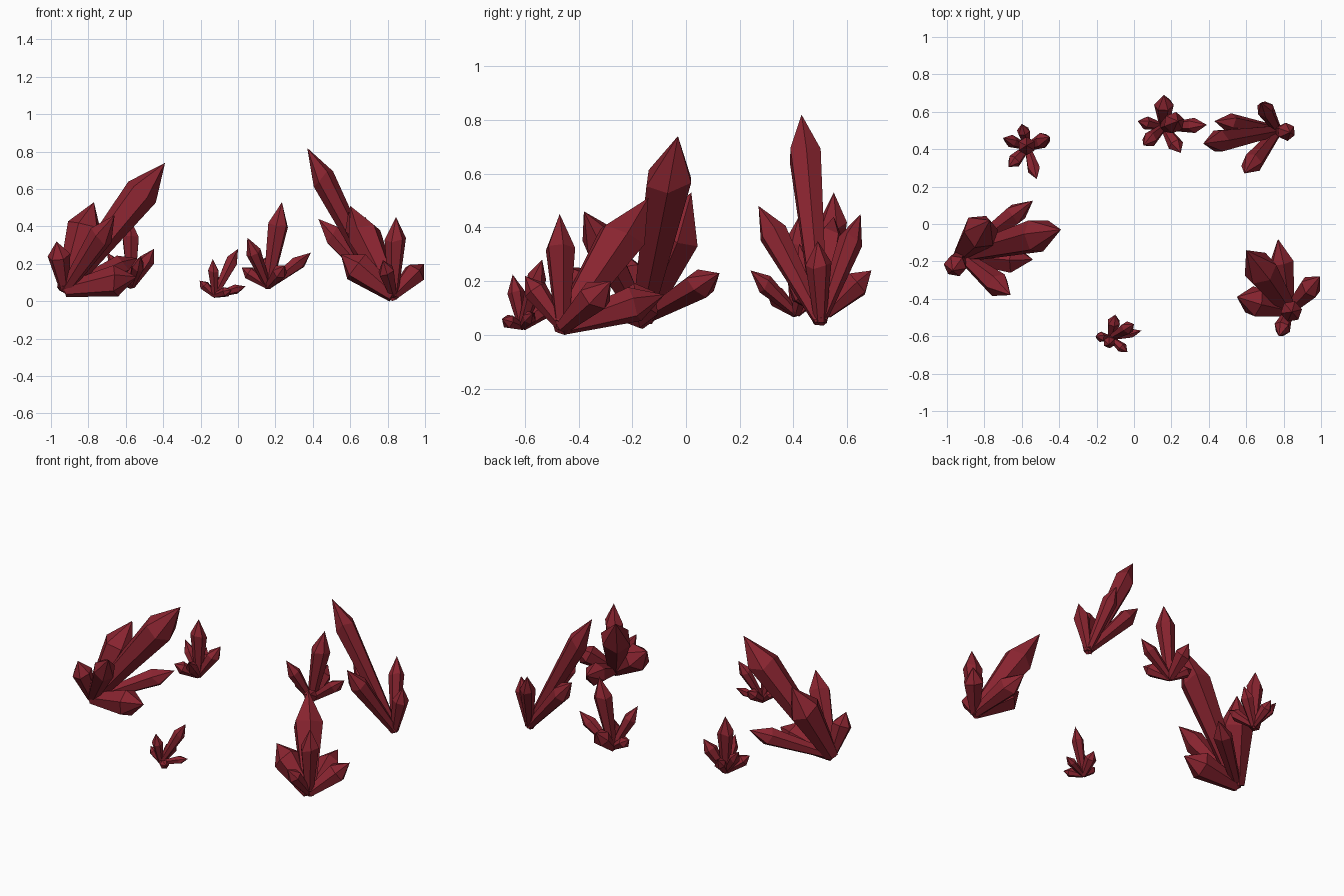
import bpy, bmesh, math, random
from mathutils import Vector

random.seed(4)
red = bpy.data.materials.new("deep_red_crystal")
red.diffuse_color = (0.25, 0.0175, 0.029, 1)


def add_crystal(bm, base, tip, r, sides=6):
    """Six-sided shard: narrow root, wide shoulder, pointed tip."""
    base, tip = Vector(base), Vector(tip)
    axis = tip - base
    length = axis.length
    q = axis.to_track_quat('Z', 'Y')
    shoulder = min(0.79, max(0.69, 1 - 2.1 * r / length))
    spin = random.uniform(0, math.pi / 3)
    rings = []
    for t, rad in ((0.0, 0.45 * r), (shoulder, r)):
        ring = []
        for i in range(sides):
            a = spin + 2 * math.pi * i / sides
            z = t + (random.uniform(-0.035, 0.035) if t else 0)
            p = Vector((rad * math.cos(a), rad * math.sin(a), z * length))
            ring.append(bm.verts.new(base + q @ p))
        rings.append(ring)
    low, high = rings
    top = bm.verts.new(tip)
    bm.faces.new(low[::-1])
    for i in range(sides):
        j = (i + 1) % sides
        bm.faces.new((low[i], low[j], high[j], high[i]))
        bm.faces.new((high[i], high[j], top))


def cluster(name, base, shards):
    bm = bmesh.new()
    for x, y, z, r in shards:
        add_crystal(bm, base, (x, y, z), r)
    me = bpy.data.meshes.new(name)
    bm.to_mesh(me)
    bm.free()
    me.materials.append(red)
    bpy.context.collection.objects.link(bpy.data.objects.new(name, me))


# each shard: tip x, y, z, shoulder radius
cluster("left_large_cluster", (-0.925, -0.165, 0.06), [
    (-0.39, -0.03, 0.74, 0.093), (-0.77, 0.02, 0.53, 0.1),
    (-0.66, -0.38, 0.46, 0.068), (-0.54, -0.19, 0.13, 0.085),
    (-0.54, 0.125, 0.23, 0.058), (-0.97, -0.25, 0.32, 0.062)])

cluster("right_front_cluster", (0.83, -0.46, 0.03), [
    (0.60, -0.14, 0.51, 0.093), (0.77, -0.08, 0.15, 0.068),
    (0.55, -0.39, 0.25, 0.085), (0.995, -0.28, 0.20, 0.064),
    (0.845, -0.47, 0.45, 0.058), (0.775, -0.60, 0.22, 0.046)])

cluster("right_back_cluster", (0.77, 0.50, 0.05), [
    (0.37, 0.43, 0.82, 0.065), (0.43, 0.55, 0.44, 0.055),
    (0.59, 0.27, 0.48, 0.056), (0.68, 0.65, 0.45, 0.047),
    (0.835, 0.49, 0.35, 0.049)])

cluster("centre_back_cluster", (0.16, 0.52, 0.08), [
    (0.235, 0.55, 0.53, 0.057), (0.05, 0.42, 0.34, 0.041),
    (0.39, 0.53, 0.26, 0.041), (0.16, 0.69, 0.24, 0.053),
    (0.02, 0.55, 0.18, 0.036), (0.25, 0.38, 0.19, 0.042)])

cluster("left_back_small_cluster", (-0.57, 0.41, 0.08), [
    (-0.575, 0.42, 0.44, 0.049), (-0.45, 0.465, 0.28, 0.042),
    (-0.70, 0.46, 0.26, 0.034), (-0.67, 0.305, 0.17, 0.038),
    (-0.52, 0.24, 0.24, 0.036), (-0.60, 0.535, 0.21, 0.036)])

cluster("front_small_cluster", (-0.125, -0.61, 0.03), [
    (0.0, -0.535, 0.28, 0.036), (-0.135, -0.645, 0.225, 0.032),
    (0.04, -0.57, 0.08, 0.026), (-0.205, -0.60, 0.11, 0.028),
    (-0.035, -0.685, 0.06, 0.028), (-0.10, -0.485, 0.13, 0.036)])
